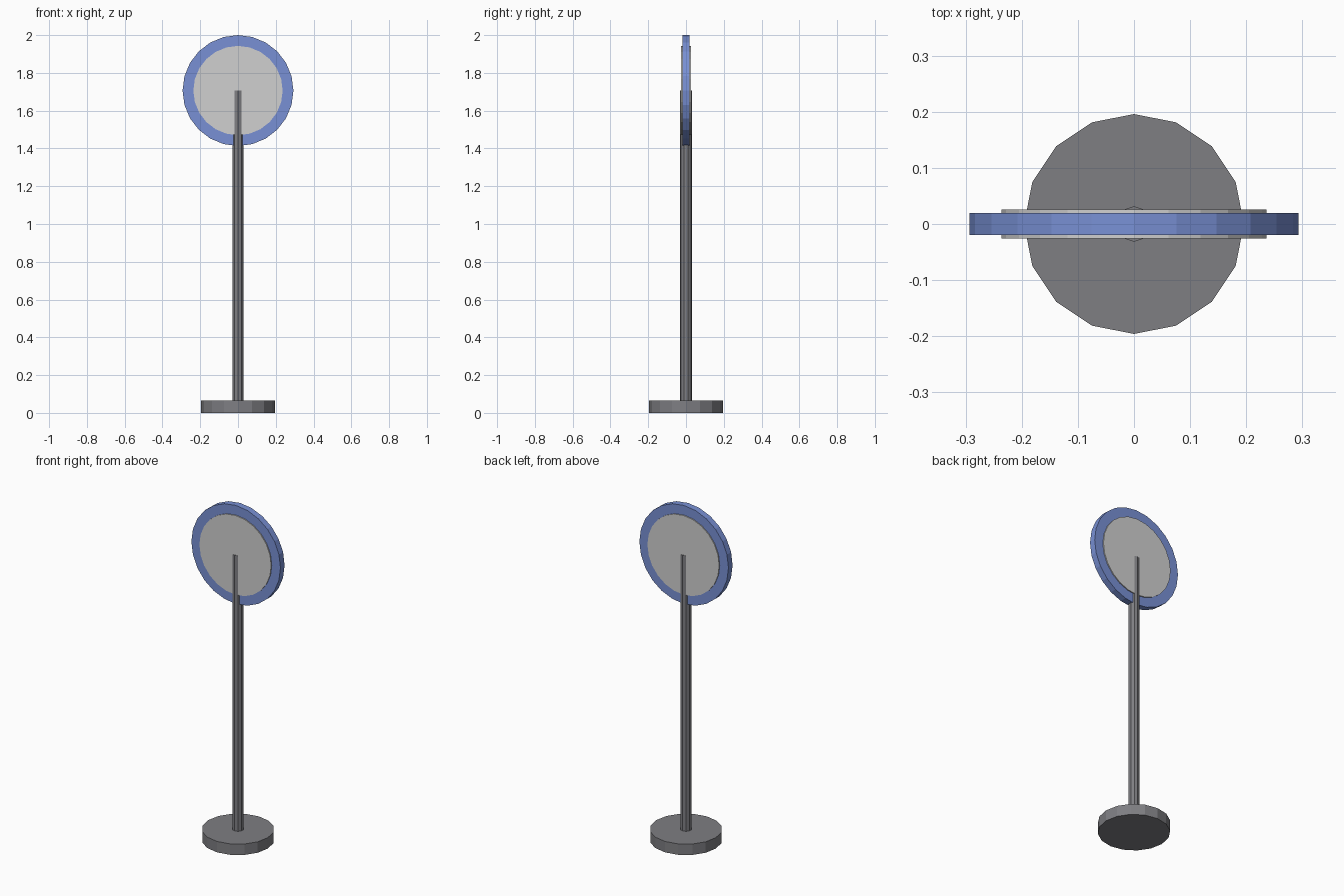
import bpy
import math

if "Cube" in bpy.data.objects:
    bpy.data.objects.remove(bpy.data.objects["Cube"])


def material(name, rgb):
    m = bpy.data.materials.new(name)
    m.diffuse_color = (*rgb, 1.0)
    m.use_nodes = True
    m.node_tree.nodes["Principled BSDF"].inputs["Base Color"].default_value = m.diffuse_color
    return m


grey = material("dark grey metal", (0.21, 0.21, 0.225))
blue = material("blue rim", (0.19, 0.28, 0.66))
white = material("light grey face", (0.63, 0.63, 0.63))


def cylinder(name, sides, radius, depth, z, mat, upright=True):
    """Flat-shaded cylinder centred on x = y = 0; not upright means facing front."""
    bpy.ops.mesh.primitive_cylinder_add(
        vertices=sides, radius=radius, depth=depth, location=(0, 0, z),
        rotation=(0 if upright else math.pi / 2, 0, 0))
    ob = bpy.context.object
    ob.name = name
    ob.data.materials.append(mat)
    return ob


SIGN_Z = 1.7065
BASE_H = 0.065

# Foot and post; the post runs up to the middle of the sign
cylinder("base", 16, 0.196, BASE_H, BASE_H / 2, grey)
cylinder("post", 10, 0.0315, SIGN_Z - 0.03, (SIGN_Z + 0.03) / 2, grey)

# Round sign: blue rim disc with a slightly thicker pale disc through it
cylinder("sign_rim", 24, 0.2935, 0.039, SIGN_Z, blue, upright=False)
cylinder("sign_face", 24, 0.2365, 0.051, SIGN_Z, white, upright=False)
